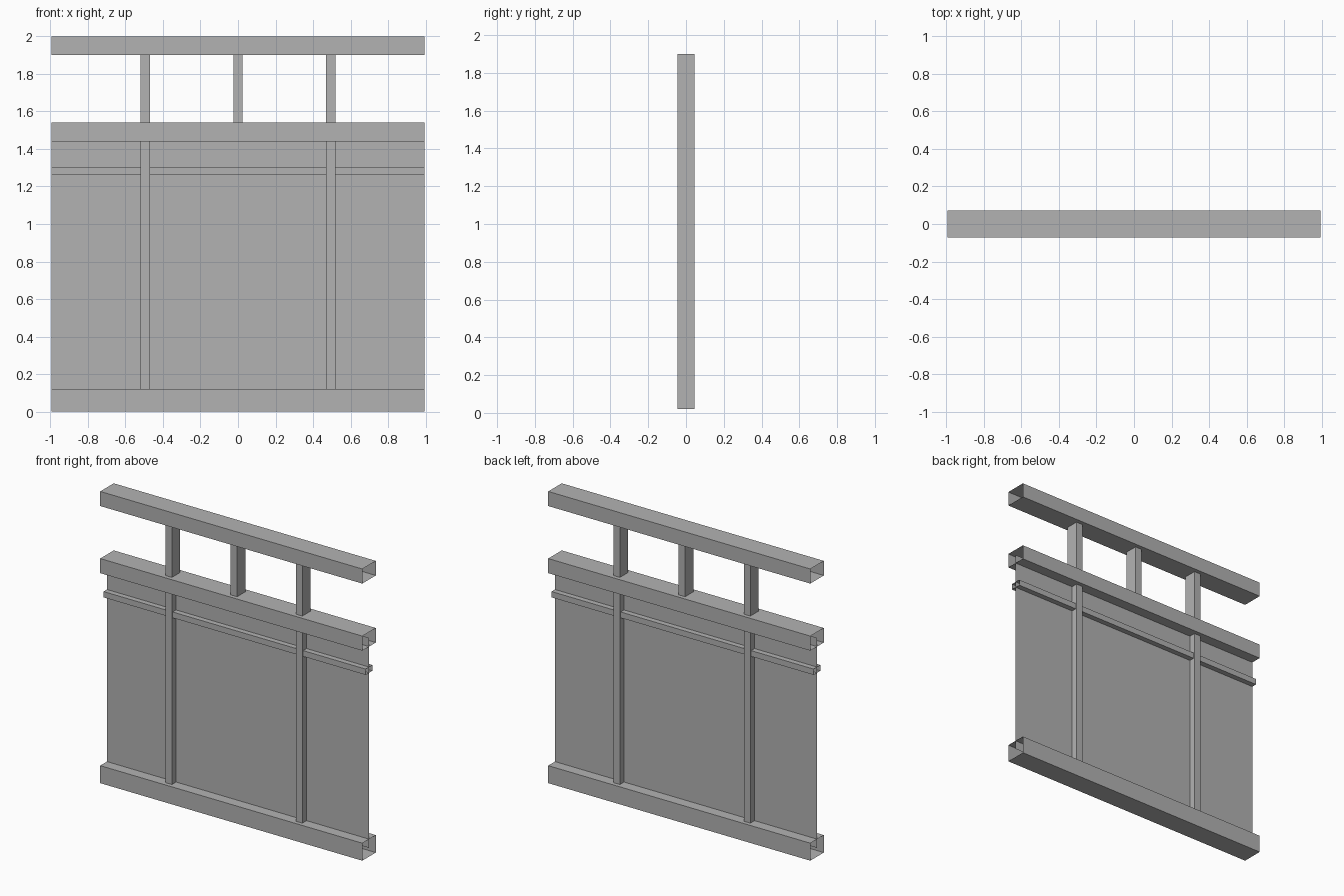
import bpy
import bmesh

# Remove the default cube
cube = bpy.data.objects.get("Cube")
if cube:
    bpy.data.objects.remove(cube, do_unlink=True)

grey = bpy.data.materials.new("plain_grey")
grey.use_nodes = True
colour = (0.448, 0.448, 0.448, 1)
grey.diffuse_color = colour
grey.node_tree.nodes["Principled BSDF"].inputs["Base Color"].default_value = colour

HALF = 0.994  # half the length of every rail


def finish(name, bm):
    mesh = bpy.data.meshes.new(name)
    bm.to_mesh(mesh)
    bm.free()
    mesh.materials.append(grey)
    obj = bpy.data.objects.new(name, mesh)
    bpy.context.collection.objects.link(obj)
    return obj


def tube(name, x, y, z, open_axis):
    """Thin-walled box between the given ranges, open at both ends of one axis."""
    bm = bmesh.new()
    bmesh.ops.create_cube(bm, size=1)
    ends = [f for f in bm.faces if abs(f.normal[open_axis]) > 0.9]
    bmesh.ops.delete(bm, geom=ends, context='FACES_ONLY')
    for v in bm.verts:
        for axis, (low, high) in enumerate((x, y, z)):
            v.co[axis] = low if v.co[axis] < 0 else high
    return finish(name, bm)


# Horizontal rails, hollow and open at the ends
rails = {
    "bottom_rail": (0.0, 0.12, 0.073),
    "thin_rail": (1.26, 1.30, 0.037),
    "middle_rail": (1.44, 1.54, 0.073),
    "top_rail": (1.90, 2.0, 0.073),
}
for name, (low, high, depth) in rails.items():
    tube(name, (-HALF, HALF), (-depth, depth), (low, high), 0)

# Upright posts: two full height, one short in the middle
posts = {
    "right_post": (-0.495, 0.02),
    "middle_post": (0.0, 1.54),
    "left_post": (0.495, 0.02),
}
for name, (x, low) in posts.items():
    tube(name, (x - 0.025, x + 0.025), (-0.045, 0.045), (low, 1.90), 2)

# Thin infill panel, its edges held inside the rails
bm = bmesh.new()
corners = [(-HALF, 0.06), (HALF, 0.06), (HALF, 1.5), (-HALF, 1.5)]
bm.faces.new([bm.verts.new((x, 0, z)) for x, z in corners])
finish("infill_panel", bm)
